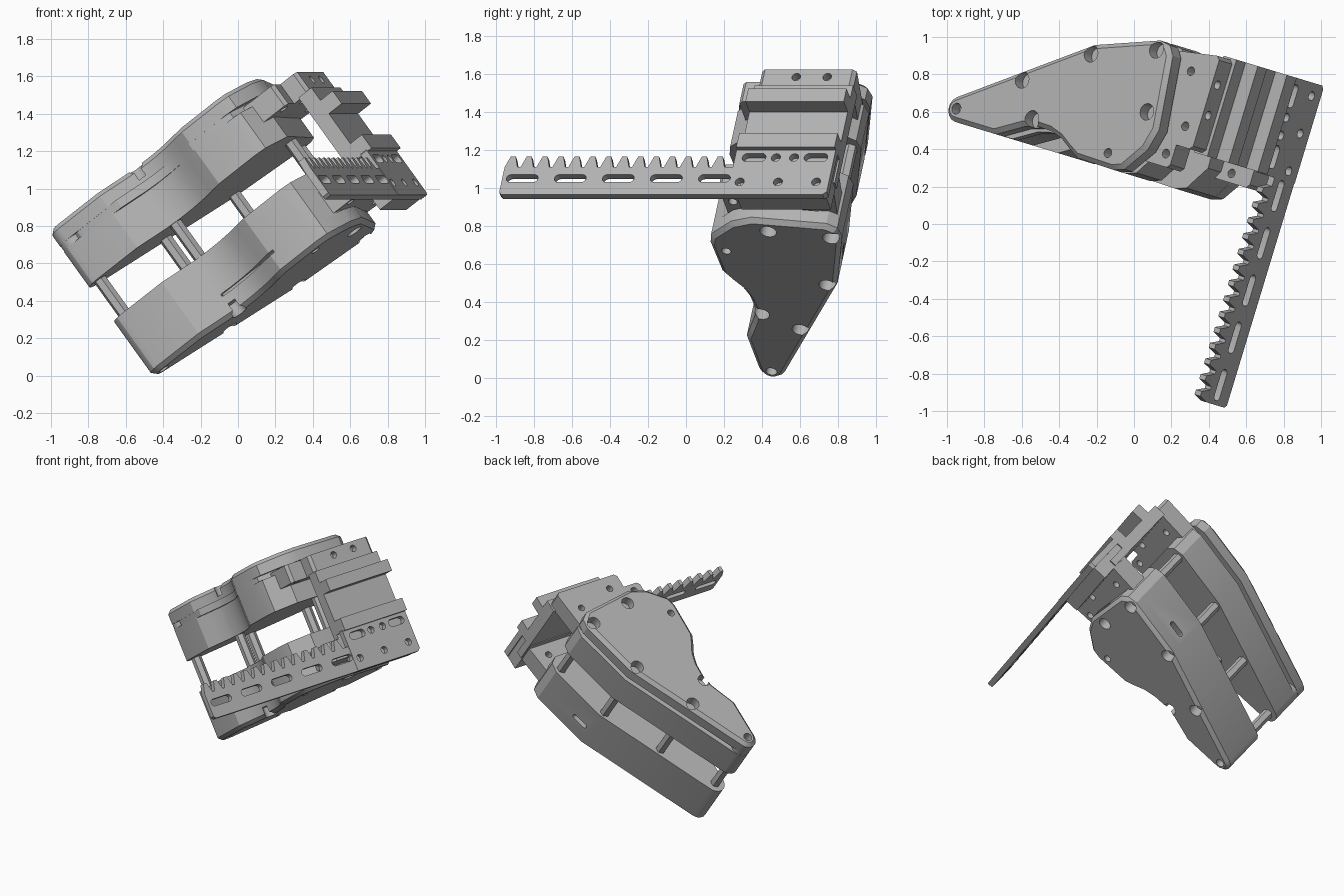
import bpy, bmesh, math
from mathutils import Matrix

cube = bpy.data.objects.get("Cube")
if cube:
    bpy.data.objects.remove(cube, do_unlink=True)

# The jaw is built in its own frame: u along the jaw, v along the rack, n across the plates
FRAME = Matrix.Rotation(math.radians(-16.86), 4, 'Z') @ Matrix.Rotation(math.radians(-36.87), 4, 'Y')

grey = bpy.data.materials.new("grey_metal")
grey.use_nodes = True
grey.diffuse_color = (0.45, 0.45, 0.45, 1)
grey.node_tree.nodes["Principled BSDF"].inputs["Base Color"].default_value = (0.45, 0.45, 0.45, 1)

PLACE = {'n': lambda a, b, h: (a, b, h),
         'u': lambda a, b, h: (h, a, b),
         'v': lambda a, b, h: (a, h, b)}


def add_prism(bm, pts, axis, lo, hi):
    low = [bm.verts.new(PLACE[axis](a, b, lo)) for a, b in pts]
    high = [bm.verts.new(PLACE[axis](a, b, hi)) for a, b in pts]
    bm.faces.new(low[::-1])
    bm.faces.new(high)
    for i in range(len(pts)):
        j = (i + 1) % len(pts)
        bm.faces.new((low[i], low[j], high[j], high[i]))


def rect(a0, a1, b0, b1):
    return [(a0, b0), (a1, b0), (a1, b1), (a0, b1)]


def disc(a, b, r, sides=16):
    return [(a + r * math.cos(2 * math.pi * i / sides), b + r * math.sin(2 * math.pi * i / sides))
            for i in range(sides)]


def slot(a, b, length, r):
    half = length / 2 - r
    return [(a + (half if i < 9 else -half) + r * math.sin(math.pi * (i if i < 9 else i - 1) / 8),
             b - r * math.cos(math.pi * (i if i < 9 else i - 1) / 8)) for i in range(18)]


def mesh_object(label, items, rim=None):
    bm = bmesh.new()
    for item in items:
        add_prism(bm, *item)
    bmesh.ops.recalc_face_normals(bm, faces=bm.faces)
    if rim is not None:
        edges = [e for e in bm.edges if all(abs(v.co.z - rim) < 1e-5 for v in e.verts)]
        bmesh.ops.bevel(bm, geom=edges, offset=0.025, segments=1, affect='EDGES')
    mesh = bpy.data.meshes.new(label)
    bm.to_mesh(mesh)
    bm.free()
    ob = bpy.data.objects.new(label, mesh)
    ob.matrix_world = FRAME
    bpy.context.collection.objects.link(ob)
    return ob


def build(name, prisms, cuts=(), chamfer_at=None):
    """Make one object from prisms, then subtract the cut prisms."""
    ob = mesh_object(name, prisms, chamfer_at)
    if cuts:
        cutter = mesh_object(name + "_cutter", cuts)
        mod = ob.modifiers.new("holes", 'BOOLEAN')
        mod.operation, mod.solver, mod.object = 'DIFFERENCE', 'EXACT', cutter
        bpy.context.view_layer.update()
        result = bpy.data.meshes.new_from_object(ob.evaluated_get(bpy.context.evaluated_depsgraph_get()))
        ob.modifiers.clear()
        ob.data = result
        bpy.data.objects.remove(cutter, do_unlink=True)
    ob.data.materials.clear()
    ob.data.materials.append(grey)
    bpy.ops.object.select_all(action='DESELECT')
    ob.select_set(True)
    bpy.context.view_layer.objects.active = ob
    bpy.ops.object.shade_smooth_by_angle(angle=math.radians(25))


# Jaw outline: rounded tip, scooped front edge, broad rear
tip = (-0.385, 0.315)
outline = [(tip[0] + 0.07 * math.cos(math.radians(d)), tip[1] + 0.07 * math.sin(math.radians(d)))
           for d in range(120, 271, 25)]
outline += [(-0.10, 0.245), (-0.02, 0.285), (0.07, 0.33), (0.16, 0.35), (0.25, 0.347), (0.33, 0.325),
            (0.40, 0.285), (0.47, 0.25), (0.72, 0.245), (0.79, 0.265), (0.90, 0.40), (0.935, 0.52),
            (0.88, 0.92), (0.84, 0.97), (0.77, 0.98), (0.36, 0.855)]
body_outline = [(min(u, 0.89), v) for u, v in outline]
core_outline = [(0.4 + (u - 0.4) * 0.88, 0.26 + (v - 0.26) * 0.88) for u, v in body_outline]

screws = [tip, (-0.02, 0.563), (0.37, 0.804), (0.78, 0.925), (0.117, 0.38), (0.84, 0.594)]
BOTTOM, TOP = 0.333, 1.30


def bores(lo, hi):
    holes = [(disc(u, v, 0.03 if (u, v) == tip else 0.045), 'n', lo, hi) for u, v in screws]
    return holes + [(disc(0.67, 0.323, 0.025), 'n', lo, hi)]


# Upper jaw half: cover, recessed core that leaves a groove, and body
build("upper_cover", [(outline, 'n', TOP - 0.1, TOP)], bores(TOP - 0.07, TOP + 0.05), TOP)
build("upper_core", [(core_outline, 'n', 1.155, 1.205)])
build("upper_tip_pad", [(disc(*tip, 0.068), 'n', 1.155, 1.205)])
build("upper_body", [(body_outline, 'n', 0.93, 1.165)])

# Lower jaw half with two short side slots
build("lower_cover", [(outline, 'n', BOTTOM, BOTTOM + 0.1)], bores(BOTTOM - 0.05, BOTTOM + 0.07), BOTTOM)
build("lower_body", [(body_outline, 'n', BOTTOM + 0.1, 0.70)],
      [(slot(0.30, 0.46, 0.4, 0.008), 'v', 0.1, 0.37), (slot(0.45, 0.50, 0.12, 0.02), 'v', 0.82, 1.1)])

# Standoffs between the halves
for i, (u, v) in enumerate(screws):
    build("standoff_%d" % (i + 1), [(disc(u, v, 0.036, 6), 'n', 0.69, 0.94)])

# Mounting brackets
upper_plate = [(0.80, 0.34), (0.99, 0.34), (1.01, 0.36), (1.01, 0.47), (1.10, 0.47), (1.12, 0.49),
               (1.12, 0.97), (1.10, 0.99), (0.80, 0.95)]
lower_plate = [(0.80, 0.36), (1.08, 0.36), (1.10, 0.38), (1.10, 0.97), (1.08, 0.99), (0.80, 0.95)]
for name, plate, lo, hi in (("upper_bracket", upper_plate, 1.06, 1.19),
                            ("lower_bracket", lower_plate, 0.44, 0.58)):
    face_holes = [(disc(u, v, 0.024), 'n', lo - 0.05, hi + 0.05)
                  for u, v in ((0.96, 0.87), (1.03, 0.58), (0.96, 0.41))]
    end_holes = [(disc(v, hi - 0.05, 0.024), 'u', 1.07, 1.2) for v in (0.67, 0.84)]
    build(name, [(plate, 'n', lo, hi)], face_holes + end_holes)

# Carriage with two ribs that runs between the brackets
build("carriage", [([(1.05, 0.46), (1.10, 0.46), (1.10, 0.61), (1.215, 0.61), (1.215, 0.70), (1.135, 0.70),
                     (1.135, 0.90), (1.225, 0.90), (1.225, 0.985), (1.14, 0.985), (1.14, 1.07),
                     (1.05, 1.07)], 'v', 0.46, 1.0)])

# Rack: toothed bar
teeth = []
for i in range(14):
    c = -0.765 + 0.0875 * i
    teeth += [(c - 0.035, 0.50), (c - 0.013, 0.57), (c + 0.013, 0.57), (c + 0.035, 0.50)]
bar = [(-0.80, 0.335), (-0.785, 0.318), (0.48, 0.318), (0.48, 0.50)] + teeth[::-1] + [(-0.80, 0.50)]
build("rack_bar", [(bar, 'u', 1.145, 1.185)],
      [(slot(-0.69 + 0.264 * i, 0.425, 0.175, 0.025), 'u', 1.0, 1.3) for i in range(5)])

# Rack mounting end: drilled plate on a spacer block
mount = [(0.455, 0.318), (0.98, 0.318), (1.0, 0.335), (1.0, 0.62), (0.985, 0.635), (0.475, 0.635), (0.455, 0.615)]
holes = [(slot(v, 0.56, 0.13, 0.027), 'u', 1.1, 1.3) for v in (0.56, 0.90)]
holes += [(disc(v, n, 0.025), 'u', 1.1, 1.3)
          for v, n in ((0.68, 0.56), (0.78, 0.56), (0.51, 0.40), (0.72, 0.40), (0.93, 0.40))]
build("rack_mount", [(mount, 'u', 1.145, 1.188)], holes)
build("rack_spacer", [(rect(0.50, 0.99, 0.325, 0.62), 'u', 1.045, 1.147)])
